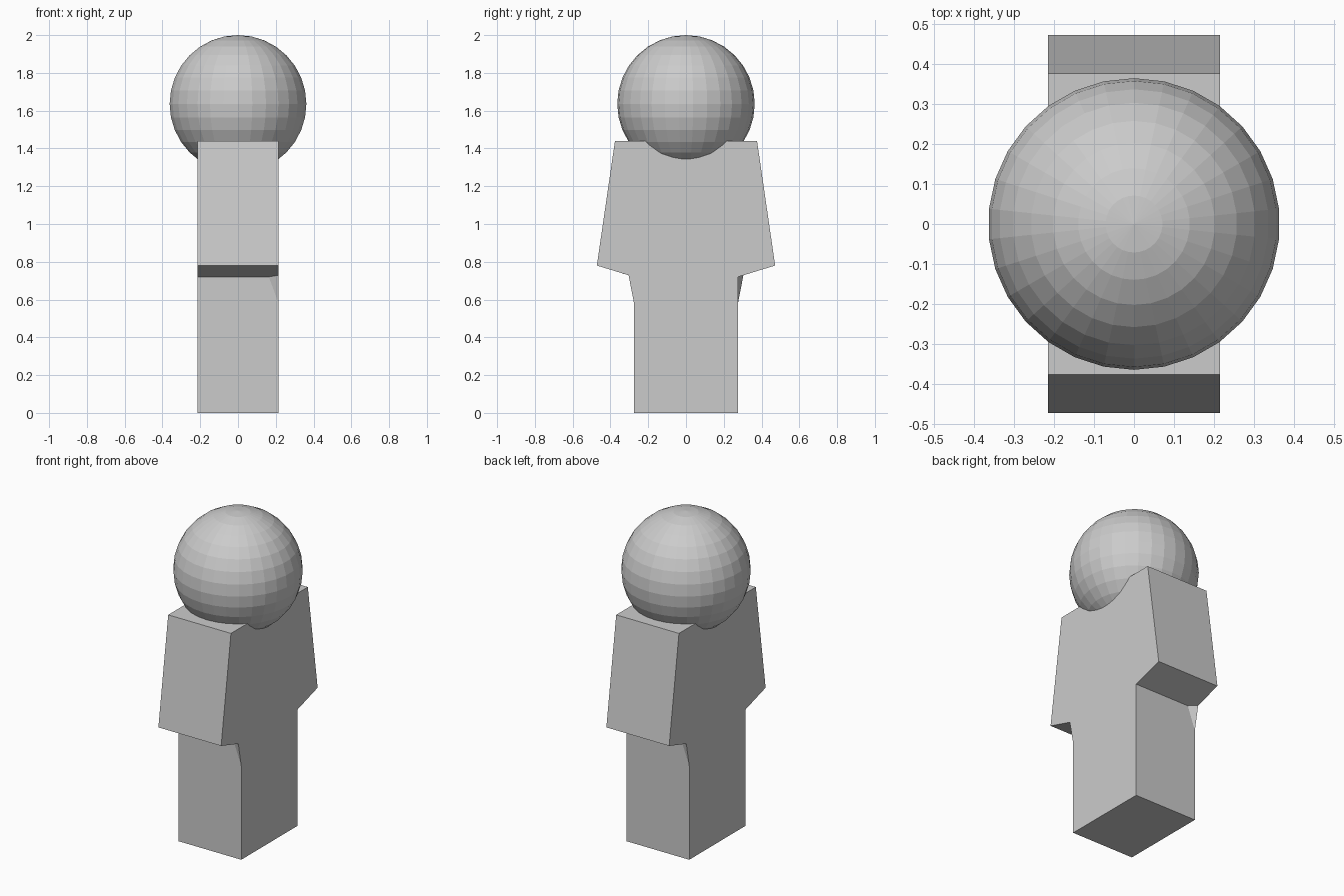
import bpy, bmesh

if "Cube" in bpy.data.objects:
    bpy.data.objects.remove(bpy.data.objects["Cube"])

HALF = 0.215  # half depth of the body along x


def make_object(name, bm):
    bmesh.ops.recalc_face_normals(bm, faces=bm.faces)
    mesh = bpy.data.meshes.new(name)
    bm.to_mesh(mesh)
    bm.free()
    obj = bpy.data.objects.new(name, mesh)
    bpy.context.collection.objects.link(obj)
    return obj


# Body: tapered torso over straight legs. One lower edge per side is nudged
# outward under the flap; the two sides are a half turn of each other.
bm = bmesh.new()
for s in (1, -1):
    def v(x, y, z):
        return bm.verts.new((s * x, s * y, z))

    # edge with the nudged corner (-x, +y)
    a = [v(-HALF, y, z) for y, z in
         ((0.275, 0), (0.275, 0.58), (0.304, 0.729), (0.472, 0.78), (0.376, 1.44))]
    # plain edge (+x, +y)
    b = [v(HALF, y, z) for y, z in
         ((0.275, 0), (0.275, 0.72), (0.472, 0.78), (0.376, 1.44))]
    m = v(-0.163, 0.275, 0.72)
    bm.faces.new((a[0], b[0], b[1], m, a[1]))   # leg face
    bm.faces.new((a[1], m, a[2]))               # bulge at the corner
    bm.faces.new((m, b[1], b[2], a[3], a[2]))   # underside of flap
    bm.faces.new((a[3], b[2], b[3], a[4]))      # sloped torso face
    if s == 1:
        a1, b1 = a, b
# flat side faces, top and bottom
bm.faces.new(b1 + a[::-1])
bm.faces.new(a1 + b[::-1])
bm.faces.new((a1[4], b1[3], a[4], b[3]))
bm.faces.new((a1[0], b1[0], a[0], b[0]))
make_object("body", bm)

# Head: faceted ball sunk into the shoulders
bm = bmesh.new()
bmesh.ops.create_uvsphere(bm, u_segments=30, v_segments=16, radius=0.364)
make_object("head", bm).location.z = 1.636
